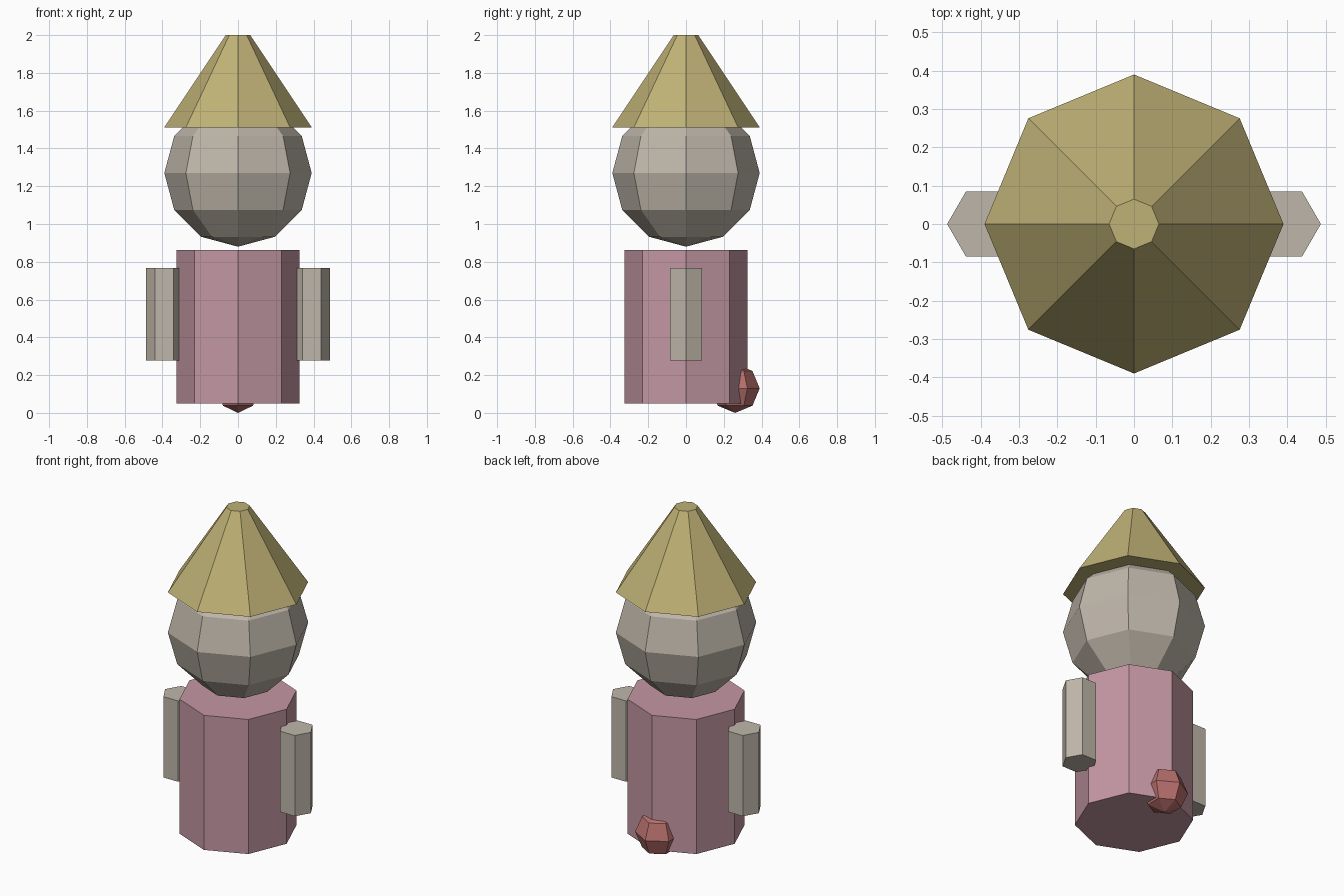
import bpy
from math import radians

if "Cube" in bpy.data.objects:
    bpy.data.objects.remove(bpy.data.objects["Cube"])


def material(name, rgb):
    m = bpy.data.materials.new(name)
    m.diffuse_color = (*rgb, 1)
    m.use_nodes = True
    m.node_tree.nodes["Principled BSDF"].inputs["Base Color"].default_value = m.diffuse_color
    return m


PINK = material("pink", (0.55, 0.31, 0.37))
STRAW = material("straw", (0.52, 0.44, 0.18))
STONE = material("stone", (0.52, 0.47, 0.40))
RED = material("red", (0.47, 0.16, 0.15))


def finish(name, mat):
    ob = bpy.context.object
    ob.name = ob.data.name = name
    ob.data.materials.append(mat)
    return ob


def prism(name, mat, sides, r_bottom, r_top, height, loc, turn=0):
    bpy.ops.mesh.primitive_cone_add(vertices=sides, radius1=r_bottom, radius2=r_top,
                                    depth=height, location=loc,
                                    rotation=(0, 0, radians(turn)))
    return finish(name, mat)


def ball(name, mat, segments, rings, radius, loc):
    bpy.ops.mesh.primitive_uv_sphere_add(segments=segments, ring_count=rings,
                                         radius=radius, location=loc)
    return finish(name, mat)


# Eight-sided body, faceted head and flat-tipped hat
prism("body", PINK, 8, 0.325, 0.325, 0.813, (0, 0, 0.456))
ball("head", STONE, 8, 6, 0.39, (0, 0, 1.27))
prism("hat", STRAW, 8, 0.39, 0.065, 0.488, (0, 0, 1.756))

# Hexagonal arms sunk into the sides, corners pointing outwards
for side, sx in (("left", -1), ("right", 1)):
    prism(side + "_arm", STONE, 6, 0.0975, 0.0975, 0.488, (sx * 0.39, 0, 0.522), 90)

# Small round tail low on the back
ball("tail", RED, 6, 4, 0.13, (0, 0.26, 0.13))
